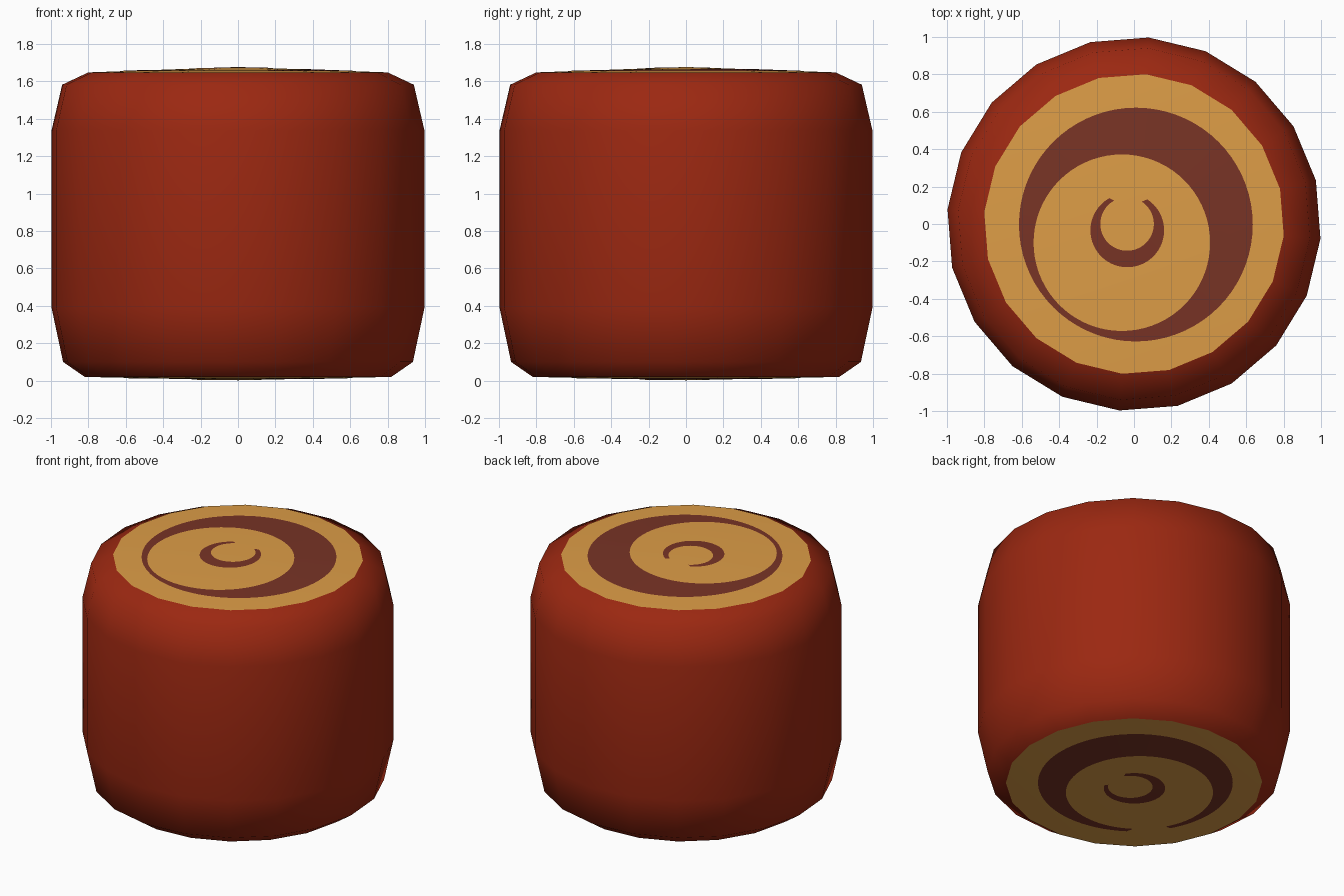
import bpy
import math

if "Cube" in bpy.data.objects:
    bpy.data.objects.remove(bpy.data.objects["Cube"])

SIDES = 20
OFFSET = math.radians(-4.5)
TOP_R, TOP_RIM, TOP_Z = 0.803, 1.648, 1.677
BOT_R, BOT_RIM, BOT_Z = 0.822, 0.02, 0.002


def material(name, rgb):
    m = bpy.data.materials.new(name)
    m.diffuse_color = (*rgb, 1)
    m.use_nodes = True
    m.node_tree.nodes["Principled BSDF"].inputs["Base Color"].default_value = m.diffuse_color
    return m


RED = material("red_brown_skin", (0.33, 0.021, 0.0056))
TAN = material("golden_cut_face", (0.73, 0.34, 0.063))
DARK = material("dark_brown_swirl", (0.19, 0.034, 0.019))


def make_object(name, verts, faces, mat):
    me = bpy.data.meshes.new(name)
    me.from_pydata(verts, [], faces)
    me.materials.append(mat)
    me.update()
    for p in me.polygons:
        p.use_smooth = True
    ob = bpy.data.objects.new(name, me)
    bpy.context.collection.objects.link(ob)
    return ob


def ring(r, z):
    return [(r * math.cos(OFFSET + math.tau * i / SIDES),
             r * math.sin(OFFSET + math.tau * i / SIDES), z) for i in range(SIDES)]


# rounded barrel body, lofted from a profile of (radius, height)
profile = [(BOT_R, BOT_RIM), (0.938, 0.10), (1.0, 0.39),
           (1.0, 1.337), (0.943, 1.582), (TOP_R, TOP_RIM)]
verts, faces = [], []
for r, z in profile:
    verts += ring(r, z)
for k in range(len(profile) - 1):
    for i in range(SIDES):
        j = (i + 1) % SIDES
        a, b = k * SIDES, (k + 1) * SIDES
        faces.append((a + i, a + j, b + j, b + i))
make_object("body", verts, faces, RED)


# shallow cone end caps
def cap(name, r, rim, mid, up):
    v = ring(r, rim) + [(0, 0, mid)]
    f = []
    for i in range(SIDES):
        j = (i + 1) % SIDES
        f.append((i, j, SIDES) if up else (j, i, SIDES))
    make_object(name, v, f, TAN)


cap("top_cut_face", TOP_R, TOP_RIM, TOP_Z, True)
cap("bottom_cut_face", BOT_R, BOT_RIM, BOT_Z, False)


# crescent plates between two off-centre circles, draped on a cap
def crescent(name, inner, outer, start, end, top):
    n, bands = 72, 4
    v, f = [], []
    for i in range(n + 1):
        a = math.radians(start + (end - start) * i / n)
        p, q = [(c[0] + c[2] * math.cos(a), c[1] + c[2] * math.sin(a))
                for c in (inner, outer)]
        for k in range(bands + 1):
            t = k / bands
            x, y = p[0] + (q[0] - p[0]) * t, p[1] + (q[1] - p[1]) * t
            r = math.hypot(x, y)
            if top:
                v.append((x, y, TOP_Z + (TOP_RIM - TOP_Z) * r / TOP_R + 0.002))
            else:  # underside pattern is turned over the diagonal
                v.append((y, x, BOT_Z + (BOT_RIM - BOT_Z) * r / BOT_R - 0.002))
    w = bands + 1
    for i in range(n):
        for k in range(bands):
            a = i * w + k
            # swapping x and y already flips the winding underneath
            f.append((a, a + 1, a + w + 1, a + w))
    make_object(name, v, f, DARK)


BIG = ((-0.065, -0.10, 0.472), (0.01, -0.003, 0.625))
SMALL = ((-0.037, 0.0, 0.143), (-0.036, -0.034, 0.197))
crescent("top_outer_swirl", *BIG, 0, 360, True)
crescent("top_inner_swirl", *SMALL, 119, 417, True)
crescent("bottom_outer_swirl", *BIG, 241, 575, False)
crescent("bottom_inner_swirl", *SMALL, 119, 417, False)
